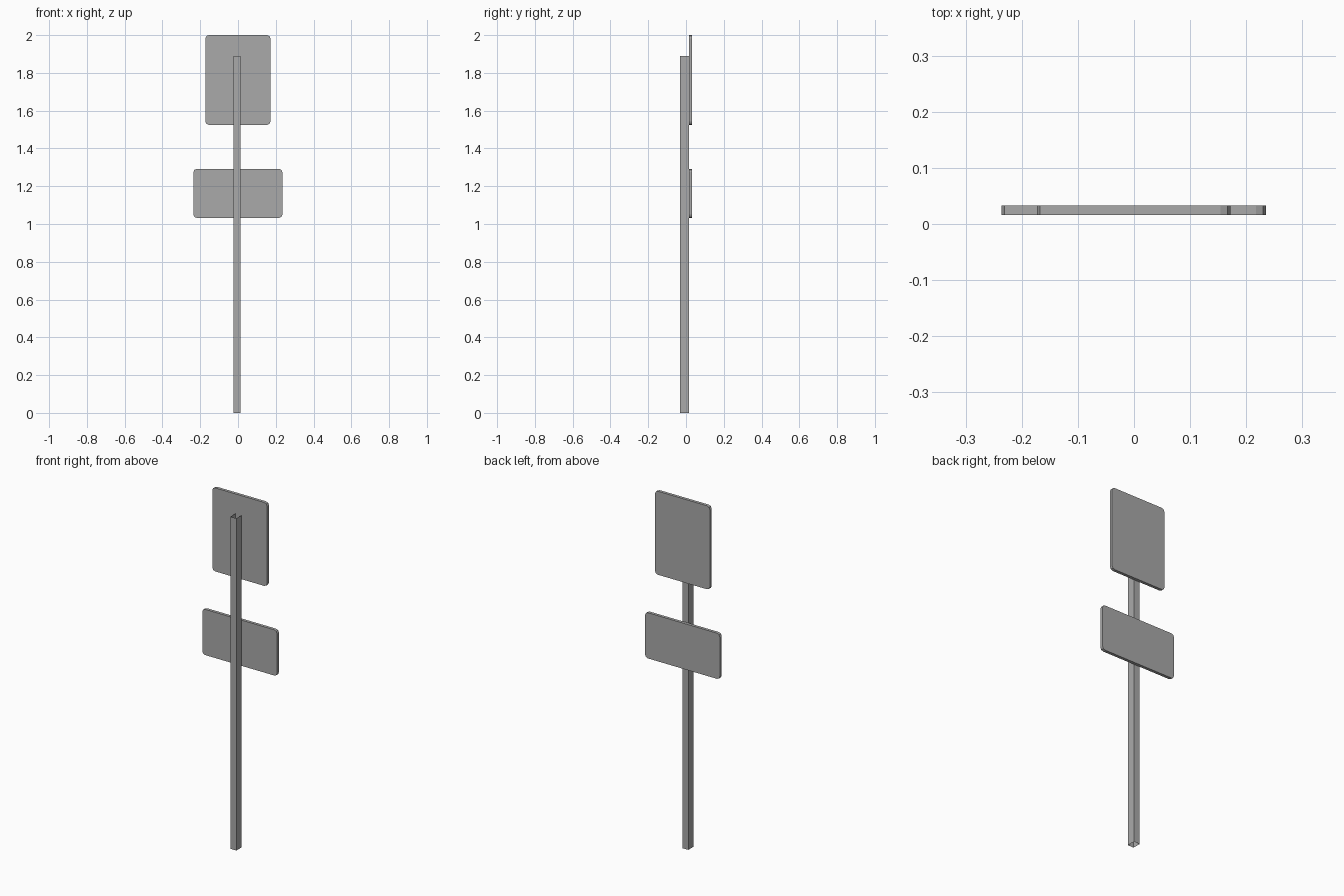
import bpy
import bmesh

cube = bpy.data.objects.get("Cube")
if cube:
    bpy.data.objects.remove(cube, do_unlink=True)

# One plain grey metal
grey = bpy.data.materials.new("grey metal")
grey.use_nodes = True
colour = (0.4, 0.4, 0.4, 1)
grey.diffuse_color = colour
grey.node_tree.nodes["Principled BSDF"].inputs["Base Color"].default_value = colour


def box(name, low, high, edit):
    """Make a box between two corners and refine it with edit(bm)."""
    bm = bmesh.new()
    bmesh.ops.create_cube(bm, size=1)
    for v in bm.verts:
        v.co = [(a + b) / 2 + c * (b - a) for a, b, c in zip(low, high, v.co)]
    edit(bm)
    mesh = bpy.data.meshes.new(name)
    bm.to_mesh(mesh)
    bm.free()
    mesh.materials.append(grey)
    obj = bpy.data.objects.new(name, mesh)
    bpy.context.collection.objects.link(obj)
    return obj


def round_corners(bm):
    # Round the four corners that run through the plate thickness
    bm.normal_update()
    edges = [e for e in bm.edges
             if abs((e.verts[0].co - e.verts[1].co).normalized().y) > 0.9]
    bmesh.ops.bevel(bm, geom=edges, offset=0.018, segments=2,
                    profile=0.5, affect='EDGES')


def open_ends(bm):
    # Thin-walled tube, open at top and bottom
    bm.normal_update()
    ends = [f for f in bm.faces if abs(f.normal.z) > 0.9]
    bmesh.ops.delete(bm, geom=ends, context='FACES_ONLY')


# Square hollow post
box("post", (-0.025, -0.033, 0), (0.013, 0.015, 1.89), open_ends)

# Upright upper plate and wide lower plate on the rear of the post
box("upper_plate", (-0.173, 0.016, 1.525), (0.172, 0.033, 2.0), round_corners)
box("lower_plate", (-0.236, 0.016, 1.032), (0.235, 0.033, 1.292), round_corners)
